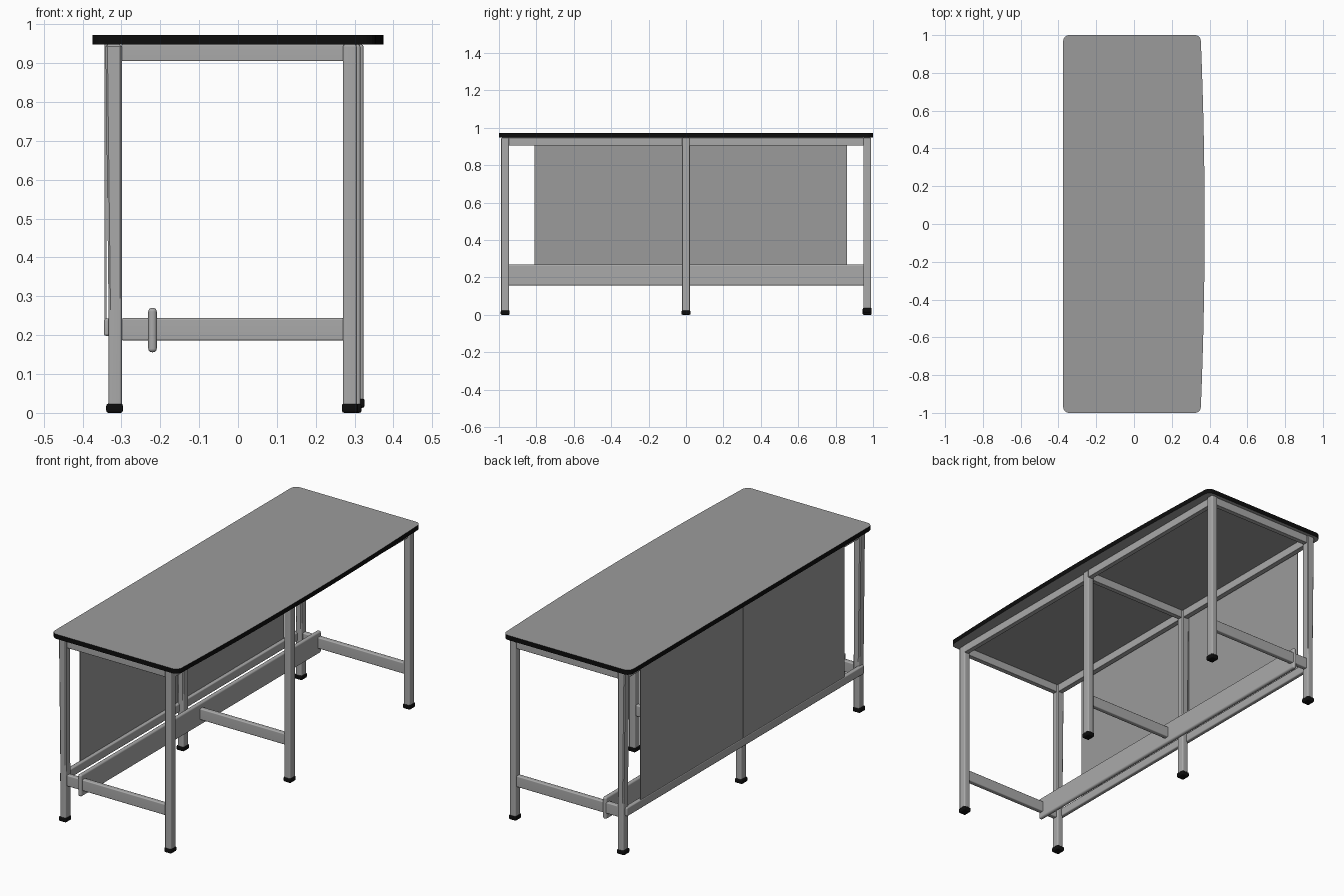
import bpy, bmesh, math
from mathutils import Vector

if "Cube" in bpy.data.objects:
    bpy.data.objects.remove(bpy.data.objects["Cube"])


def mat(name, v):
    m = bpy.data.materials.new(name)
    m.diffuse_color = (v, v, v, 1)
    m.use_nodes = True
    m.node_tree.nodes["Principled BSDF"].inputs["Base Color"].default_value = m.diffuse_color
    return m


TOP = mat("top grey", 0.33)
PANEL = mat("panel grey", 0.33)
FRAME = mat("frame grey", 0.40)
BLACK = mat("black trim", 0.004)


def finish(name, bm, mats):
    bmesh.ops.recalc_face_normals(bm, faces=bm.faces)
    me = bpy.data.meshes.new(name)
    bm.to_mesh(me)
    bm.free()
    for m in mats:
        me.materials.append(m)
    ob = bpy.data.objects.new(name, me)
    bpy.context.collection.objects.link(ob)
    return ob


def box(name, x, y, z, m, bevel=0.0, seg=2):
    """Box from (min, max) ranges, with optional rounded edges."""
    bm = bmesh.new()
    bmesh.ops.create_cube(bm, size=1)
    for v in bm.verts:
        v.co = Vector([r[0] if c < 0 else r[1] for c, r in zip(v.co, (x, y, z))])
    ob = finish(name, bm, [m])
    if bevel:
        b = ob.modifiers.new("Bevel", "BEVEL")
        b.width = bevel
        b.segments = seg
        ob.data.shade_smooth()
        w = ob.modifiers.new("Normals", "WEIGHTED_NORMAL")
        w.keep_sharp = True
    return ob


# Table top: rounded corners, bowed front edge, black edge band
def corner(cx, cy, r, a0):
    return [(cx + r * math.cos(math.radians(a0 + 15 * i)),
             cy + r * math.sin(math.radians(a0 + 15 * i))) for i in range(7)]


R = 0.032
outline = corner(-0.375 + R, -1 + R, R, 180) + corner(0.354 - R, -1 + R, R, 270)
for i in range(1, 16):
    t = -1 + i / 8
    outline.append((0.354 + 0.020 * (1 - t * t), t * (1 - R)))
outline += corner(0.354 - R, 1 - R, R, 0) + corner(-0.375 + R, 1 - R, R, 90)
bm = bmesh.new()
base = bm.faces.new([bm.verts.new((px, py, 0.948)) for px, py in outline])
ext = bmesh.ops.extrude_face_region(bm, geom=[base])
new = [g for g in ext["geom"] if isinstance(g, bmesh.types.BMVert)]
bmesh.ops.translate(bm, verts=new, vec=(0, 0, 0.024))
if not any(abs(f.normal.z) > 0.9 and f.calc_center_median().z < 0.95 for f in bm.faces):
    bm.faces.new([v for v in bm.verts if v.co.z < 0.95])
bmesh.ops.recalc_face_normals(bm, faces=bm.faces)
for f in bm.faces:
    f.material_index = 0 if abs(f.normal.z) > 0.5 else 1
finish("table_top", bm, [TOP, BLACK])

# Legs with black feet: three rows along the length
rows = [("left", -0.967, 0.288, 0.0), ("middle", 0.0, 0.297, 0.0), ("right", 0.969, 0.305, 0.013)]
for tag, y, xf, z0 in rows:
    h = 0.021
    box(f"front_leg_{tag}", (xf - 0.018, xf + 0.018), (y - h, y + h), (z0 + 0.015, 0.948), FRAME, 0.006)
    box(f"front_foot_{tag}", (xf - 0.021, xf + 0.021), (y - 0.024, y + 0.024), (z0, z0 + 0.024), BLACK, 0.006)
    # back leg: lower post is slimmer, upper post steps out
    box(f"back_lower_leg_{tag}", (-0.333, -0.299), (y - h, y + h), (0.015, 0.30), FRAME, 0.006)
    up = box(f"back_upper_leg_{tag}", (-0.341, -0.299), (y - h, y + h), (0.26, 0.948), FRAME)
    for v in up.data.vertices:
        if v.co.z < 0.3 and v.co.x < -0.32:
            v.co.x = -0.333
    bv = up.modifiers.new("Bevel", "BEVEL")
    bv.width = 0.005
    box(f"back_foot_{tag}", (-0.339, -0.296), (y - 0.024, y + 0.024), (0, 0.024), BLACK, 0.006)
    # cross rails: under the top and near the floor
    box(f"upper_cross_rail_{tag}", (-0.30, xf - 0.015), (y - 0.013, y + 0.013), (0.905, 0.948), FRAME, 0.003)
    x0 = -0.22 if tag == "middle" else -0.30
    box(f"lower_cross_rail_{tag}", (x0, xf - 0.015), (y - 0.013, y + 0.013), (0.186, 0.244), FRAME, 0.005)

# Long rails under the top, one per bay, and the low back rail
for tag, a, b in (("left", rows[0], rows[1]), ("right", rows[1], rows[2])):
    y = (a[1] + 0.018, b[1] - 0.018)
    xm = (a[2] + b[2]) / 2
    box(f"front_top_rail_{tag}", (xm - 0.013, xm + 0.013), y, (0.905, 0.948), FRAME, 0.003)
    box(f"back_top_rail_{tag}", (-0.332, -0.304), y, (0.905, 0.948), FRAME, 0.003)
box("low_back_rail", (-0.345, -0.322), (-0.975, 0.975), (0.198, 0.243), FRAME, 0.006)

# Footrest plank with rounded edges
box("footrest", (-0.231, -0.209), (-0.988, 0.985), (0.156, 0.270), FRAME, 0.0095, 4)

# Modesty panels on the back
box("back_panel_left", (-0.343, -0.338), (-0.81, 0.019), (0.235, 0.948), PANEL)
box("back_panel_right", (-0.343, -0.338), (0.022, 0.862), (0.235, 0.948), PANEL)
